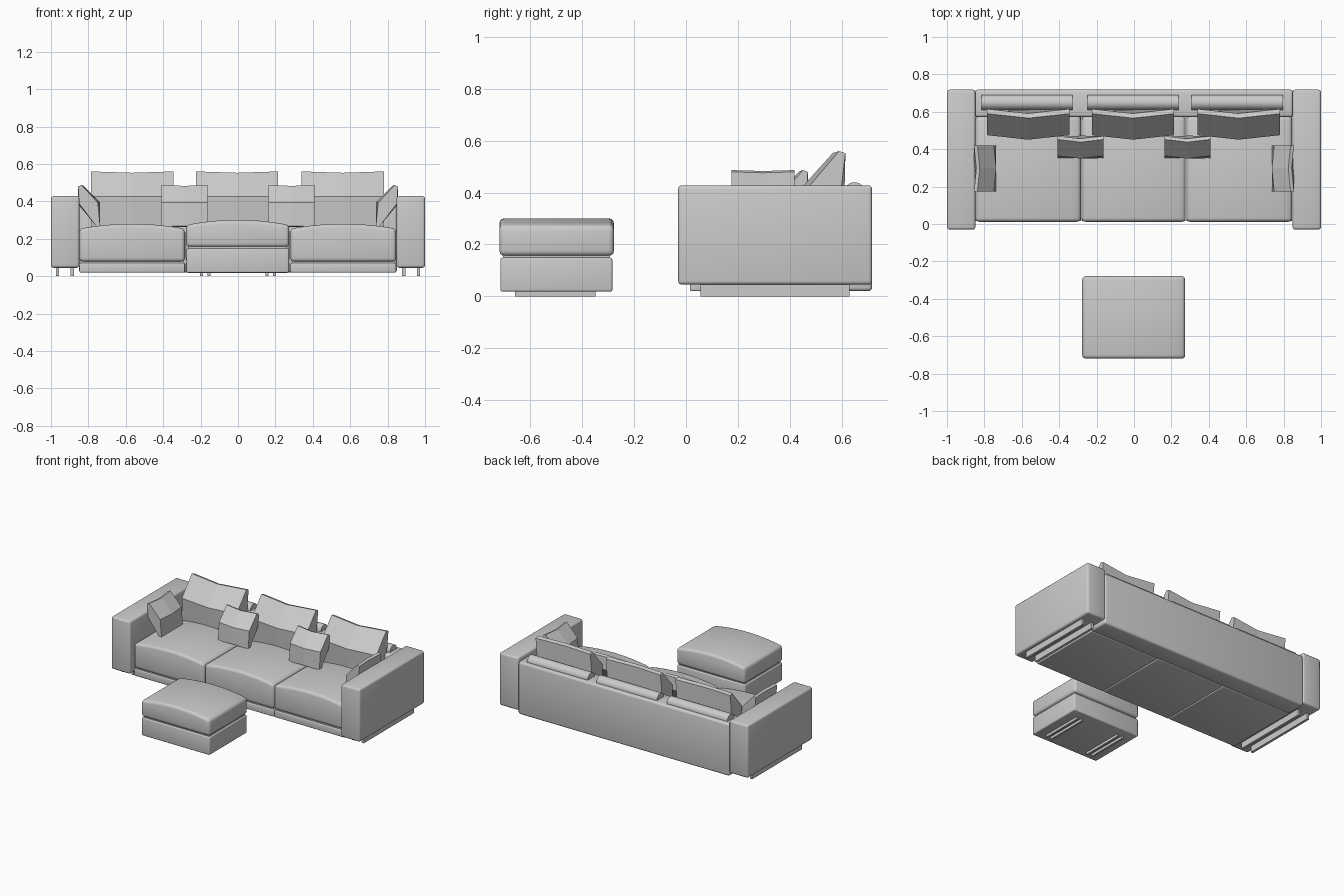
import bpy, bmesh
from math import radians, pi
from mathutils import Matrix

if "Cube" in bpy.data.objects:
    bpy.data.objects.remove(bpy.data.objects["Cube"])


def finish(bm, name, smooth=True):
    bmesh.ops.recalc_face_normals(bm, faces=bm.faces[:])
    me = bpy.data.meshes.new(name)
    bm.to_mesh(me)
    bm.free()
    ob = bpy.data.objects.new(name, me)
    bpy.context.collection.objects.link(ob)
    if smooth:
        bpy.ops.object.select_all(action='DESELECT')
        ob.select_set(True)
        bpy.context.view_layer.objects.active = ob
        bpy.ops.object.shade_smooth_by_angle(angle=radians(35))
    return ob


def block(name, x, y, z, bevel=0.0, crown=0.0):
    """Rounded box from ranges; crown arches the top across x."""
    bm = bmesh.new()
    n = 10 if crown else 1
    pts = [(x[0], z[0]), (x[1], z[0])]
    for i in range(n + 1):
        t = 1 - i / n
        pts.append((x[0] + (x[1] - x[0]) * t,
                    z[1] + crown * (1 - (2 * t - 1) ** 2)))
    front = bm.faces.new([bm.verts.new((px, y[0], pz)) for px, pz in pts])
    ext = bmesh.ops.extrude_face_region(bm, geom=[front], use_keep_orig=True)
    for v in ext['geom']:
        if isinstance(v, bmesh.types.BMVert):
            v.co.y = y[1]
    bmesh.ops.recalc_face_normals(bm, faces=bm.faces[:])
    if bevel:
        sharp = [e for e in bm.edges if e.calc_face_angle(0) > radians(40)]
        bmesh.ops.bevel(bm, geom=sharp, offset=bevel, segments=3,
                        profile=0.5, affect='EDGES', clamp_overlap=True)
    return finish(bm, name)


def pillow(name, profile, half, matrix, bulge):
    """Creased pillow: lens profile (y, z) swept across x with a fuller middle."""
    bm = bmesh.new()
    # middle offsets for: top back, top front, front crease, bottom front, bottom back, back crease
    mid = [(-1, -.3), (-1, -.3), (-1, 0), (0, .3), (0, .3), (.6, 0)]
    rings = []
    for px, k in ((-half, 0), (0, bulge), (half, 0)):
        rings.append([bm.verts.new((px, y + dy * k, z + dz * k))
                      for (y, z), (dy, dz) in zip(profile, mid)])
    for a, b in zip(rings, rings[1:]):
        for i in range(6):
            j = (i + 1) % 6
            bm.faces.new((a[i], a[j], b[j], b[i]))
    for r in (rings[0], rings[-1]):
        bm.faces.new(r)
    bm.transform(matrix)
    return finish(bm, name, smooth=False)


# Arms and their rail feet
for s, side in ((-1, "left"), (1, "right")):
    block(f"{side}_arm", sorted((s * .848, s * 1.0)), (-.03, .718), (.045, .428), .014)
    for i, cx in enumerate((.887, .965)):
        block(f"{side}_arm_rail_{i}", (s * cx - .009, s * cx + .009), (.055, .63), (0, .05))

# Back panel
block("back_panel", (-.85, .85), (.572, .718), (.02, .40), .014)

# Seats: thin plinth, crowned cushion, bolster on the back, leaning back cushion
BIG = [(.615, .552), (.59, .56), (.475, .425), (.475, .26), (.50, .255), (.597, .40)]
seats = (("left", -.848, -.284, -.572, -.565), ("middle", -.28, .276, -.005, -.005),
         ("right", .28, .846, .552, .56))
for side, x0, x1, bx, cx in seats:
    block(f"{side}_seat_base", (x0, x1), (.015, .575), (.02, .07), .006)
    block(f"{side}_seat_core", (x0 + .008, x1 - .008), (.023, .575), (.06, .09))
    block(f"{side}_seat_cushion", (x0, x1), (.012, .575), (.077, .254), .02, .026)
    bm = bmesh.new()
    bmesh.ops.create_cone(bm, cap_ends=True, segments=24, radius1=.04, radius2=.04, depth=.487,
                          matrix=Matrix.Translation((bx, .65, .40)) @ Matrix.Rotation(pi / 2, 4, 'Y'))
    finish(bm, f"{side}_bolster")
    pillow(f"{side}_back_cushion", BIG, .22, Matrix.Translation((cx, 0, 0)), .024)

# Small throw pillows: two facing front, two against the arms
SMALL = [(.118, .48), (.10, .487), (.012, .393), (.0, .265), (.015, .26), (.112, .387)]
for s, side in ((-1, "left"), (1, "right")):
    pillow(f"{side}_front_pillow", SMALL, .122, Matrix.Translation((s * .286, .352, 0)), .014)
    pillow(f"{side}_arm_pillow", SMALL, .122,
           Matrix.Translation((s * .737, .297, 0)) @ Matrix.Rotation(-s * pi / 2, 4, 'Z'), .012)

# Ottoman with two pairs of rail feet
block("ottoman_base", (-.275, .272), (-.716, -.284), (.018, .149), .008)
block("ottoman_core", (-.265, .262), (-.706, -.294), (.14, .17))
block("ottoman_cushion", (-.277, .274), (-.72, -.278), (.156, .274), .02, .027)
for i, cx in enumerate((-.195, -.155, .155, .195)):
    block(f"ottoman_rail_{i}", (cx - .007, cx + .007), (-.66, -.35), (0, .025))
